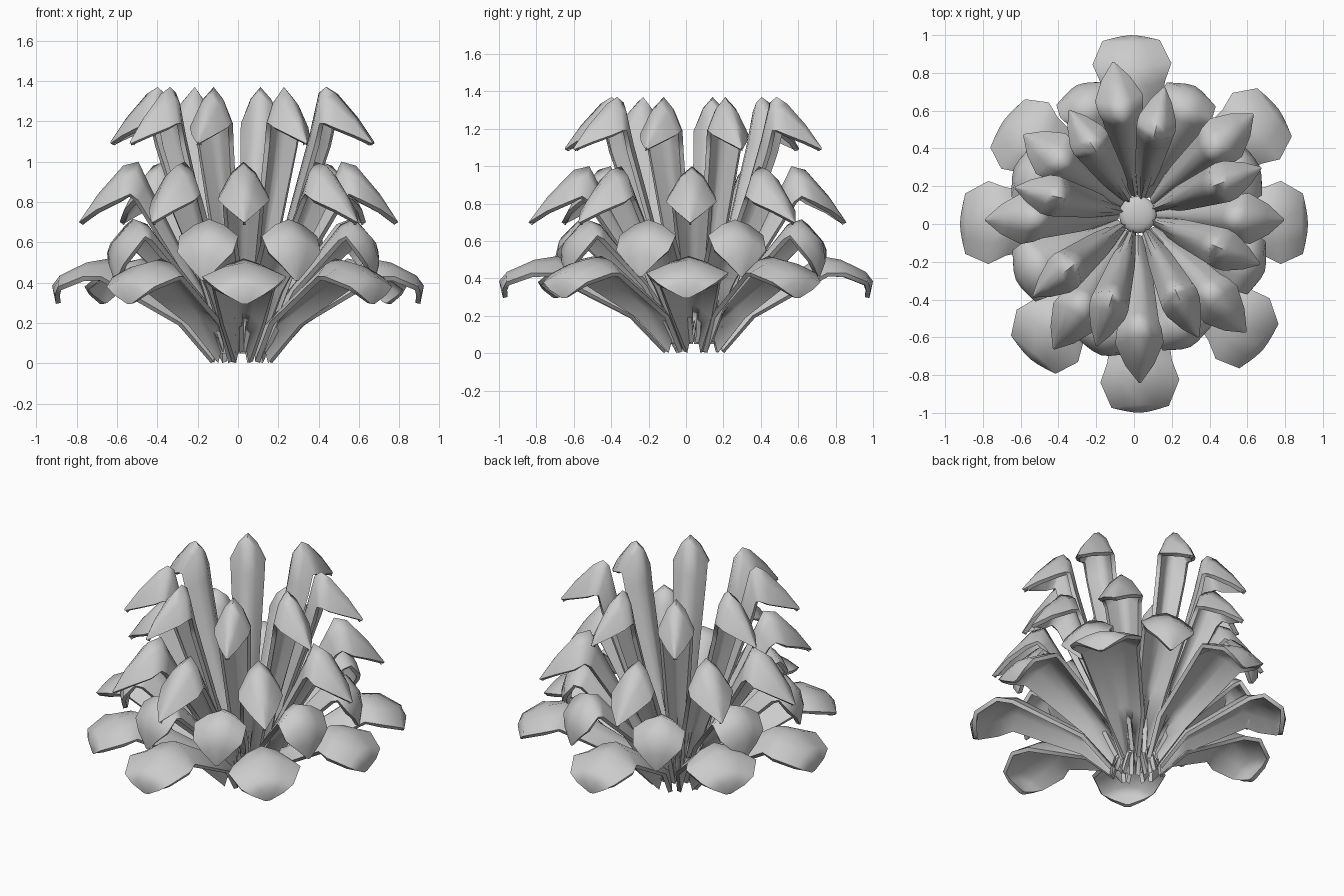
import bpy, bmesh, math
from mathutils import Vector

cube = bpy.data.objects.get("Cube")
if cube:
    bpy.data.objects.remove(cube, do_unlink=True)

grey = bpy.data.materials.new("light_grey")
grey.use_nodes = True
grey.diffuse_color = (0.6, 0.6, 0.6, 1)
grey.node_tree.nodes["Principled BSDF"].inputs["Base Color"].default_value = (0.6, 0.6, 0.6, 1)

ROOT = Vector((0.02, 0.05, 0))   # the roots gather slightly off centre
COLUMNS = (-1, -0.5, 0, 0.5, 1)
THICKNESS = 0.025


def finish(obj):
    obj.data.materials.append(grey)
    bpy.ops.object.select_all(action='DESELECT')
    obj.select_set(True)
    bpy.context.view_layer.objects.active = obj


def leaf_ring(name, leaves, rows):
    """Ring of arched leaves (angle, reach); row = ridge r, ridge z, half width, edge r, edge z."""
    bm = bmesh.new()
    for degrees, reach in leaves:
        a = math.radians(degrees)
        out = Vector((math.cos(a), math.sin(a), 0))
        side = Vector((-out.y, out.x, 0))
        grid = []
        for r, z, half, edge_r, edge_z in rows:
            line = []
            for s in COLUMNS:
                k = abs(s) ** 1.6
                radius = r + (edge_r - r) * k
                p = out * radius * reach + side * (half * s)
                p.x *= 0.95
                p += ROOT * (1 - radius)
                p.z = z + (edge_z - z) * k
                line.append(bm.verts.new(p))
            grid.append(line)
        for low, high in zip(grid, grid[1:]):
            for j in range(len(COLUMNS) - 1):
                bm.faces.new((low[j], high[j], high[j + 1], low[j + 1]))
    mesh = bpy.data.meshes.new(name)
    bm.to_mesh(mesh)
    bm.free()
    obj = bpy.data.objects.new(name, mesh)
    bpy.context.collection.objects.link(obj)
    finish(obj)
    solid = obj.modifiers.new("thickness", 'SOLIDIFY')
    solid.thickness = THICKNESS
    solid.offset = -1
    bpy.ops.object.convert(target='MESH')
    bpy.ops.object.shade_smooth_by_angle(angle=math.radians(75))


# Broad lowest leaves with blunt hanging ends
leaf_ring("bottom_leaves", [
    (91, 1), (37, 1.01), (0, 0.97), (-43, 0.98),
    (-88, 1), (-129, 0.92), (180, 0.97), (143, 0.91)], [
    (0.12, 0.20, 0.055, 0.15, 0.01),
    (0.32, 0.28, 0.12, 0.32, 0.20),
    (0.70, 0.52, 0.18, 0.74, 0.43),
    (0.82, 0.50, 0.22, 0.84, 0.43),
    (0.96, 0.435, 0.16, 0.97, 0.38),
    (1.00, 0.385, 0.10, 0.985, 0.34),
    (0.98, 0.295, 0.015, 0.98, 0.295)])

# Second ring, set in the gaps
leaf_ring("lower_leaves", [
    (65, 1.03), (23, 0.98), (-20, 1), (-65, 0.95),
    (-105, 0.95), (-155, 0.95), (157, 0.95), (114, 1.03)], [
    (0.10, 0.20, 0.05, 0.14, 0.06),
    (0.30, 0.40, 0.10, 0.33, 0.36),
    (0.56, 0.69, 0.14, 0.60, 0.61),
    (0.64, 0.715, 0.16, 0.65, 0.63),
    (0.74, 0.62, 0.15, 0.72, 0.55),
    (0.77, 0.53, 0.09, 0.745, 0.49),
    (0.75, 0.41, 0.01, 0.75, 0.41)])

# Third ring with pointed hoods
leaf_ring("upper_leaves", [
    (98, 1.01), (41, 1.03), (1, 0.98), (-43, 1),
    (-88, 1), (-124, 0.95), (179, 0.98), (143, 0.91)], [
    (0.10, 0.20, 0.045, 0.13, 0.06),
    (0.28, 0.50, 0.08, 0.32, 0.47),
    (0.49, 0.90, 0.11, 0.54, 0.81),
    (0.54, 1.00, 0.125, 0.58, 0.84),
    (0.62, 0.98, 0.135, 0.65, 0.81),
    (0.75, 0.84, 0.08, 0.76, 0.76),
    (0.85, 0.70, 0.005, 0.85, 0.70)])

# Tall inner ring with pointed hoods
leaf_ring("top_leaves", [
    (77, 1), (22, 1.04), (-18, 1), (-60, 0.97),
    (-108, 0.95), (-145, 0.95), (165, 0.95), (122, 0.95)], [
    (0.07, 0.20, 0.035, 0.13, 0.05),
    (0.21, 0.58, 0.07, 0.26, 0.56),
    (0.38, 1.14, 0.10, 0.44, 1.08),
    (0.43, 1.34, 0.105, 0.47, 1.19),
    (0.47, 1.37, 0.11, 0.50, 1.19),
    (0.53, 1.335, 0.105, 0.55, 1.17),
    (0.64, 1.22, 0.06, 0.65, 1.13),
    (0.73, 1.10, 0.005, 0.73, 1.09)])

# Shallow rounded heart between the roots
bpy.ops.mesh.primitive_uv_sphere_add(segments=16, ring_count=8, radius=0.1,
                                     location=(ROOT.x, ROOT.y, 0.23), scale=(1, 1, 0.35))
heart = bpy.context.object
heart.name = "heart"
finish(heart)
bpy.ops.object.shade_smooth_by_angle(angle=math.radians(75))
